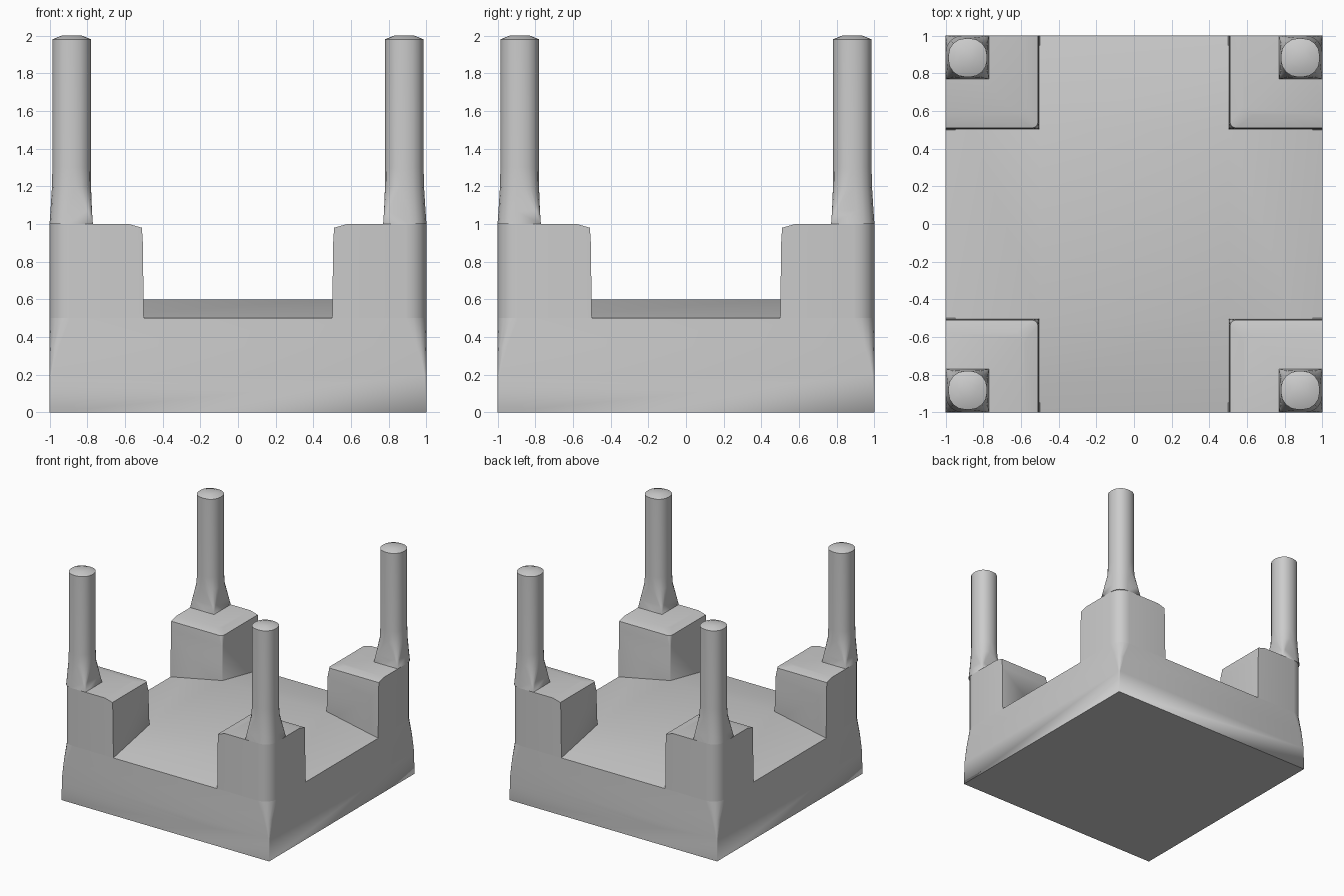
import bpy, bmesh, math

cube = bpy.data.objects.get("Cube")
if cube:
    bpy.data.objects.remove(cube, do_unlink=True)

stone = bpy.data.materials.new("plain grey")
stone.use_nodes = True
GREY = (0.6, 0.6, 0.6, 1)
stone.diffuse_color = GREY
stone.node_tree.nodes["Principled BSDF"].inputs["Base Color"].default_value = GREY

STEPS = 4


def ring(lo, hi, z, outer, sides, inner):
    """Square from lo to hi on both axes, each corner with its own radius."""
    corners = [(hi, hi, outer), (lo, hi, sides), (lo, lo, inner), (hi, lo, sides)]
    points = []
    for k, (x, y, r) in enumerate(corners):
        cx = x - r if x == hi else x + r
        cy = y - r if y == hi else y + r
        for i in range(STEPS + 1):
            a = math.pi / 2 * (k + i / STEPS)
            points.append((cx + r * math.cos(a), cy + r * math.sin(a), z))
    return points


def loft(name, rings, mirrored=False):
    """Skin a stack of rings and cap both ends."""
    bm = bmesh.new()
    loops = [[bm.verts.new(p) for p in r] for r in rings]
    n = len(loops[0])
    for a, b in zip(loops, loops[1:]):
        for i in range(n):
            j = (i + 1) % n
            bm.faces.new((a[i], a[j], b[j], b[i]))
    bm.faces.new(loops[0][::-1])
    bm.faces.new(loops[-1])
    bmesh.ops.remove_doubles(bm, verts=bm.verts, dist=0.0005)
    bmesh.ops.recalc_face_normals(bm, faces=bm.faces)
    mesh = bpy.data.meshes.new(name)
    bm.to_mesh(mesh)
    bm.free()
    mesh.materials.append(stone)
    obj = bpy.data.objects.new(name, mesh)
    bpy.context.collection.objects.link(obj)
    if mirrored:
        mod = obj.modifiers.new("four corners", 'MIRROR')
        mod.use_axis = (True, True, False)
        mod.use_mirror_merge = False
    bpy.ops.object.select_all(action='DESELECT')
    obj.select_set(True)
    bpy.context.view_layer.objects.active = obj
    bpy.ops.object.shade_smooth_by_angle(angle=math.radians(25))
    return obj


# Base: sharp corners at the floor rounding off upward, then a low sloped top
base = [(0, 1, 0), (0.2, 1, 0.01), (0.35, 1, 0.05), (0.5, 1, 0.11), (0.6, 0.5, 0)]
loft("base", [ring(-h, h, z, r, r, r) for z, h, r in base])

# Corner blocks: rounded outer corner, softened inner top edges
loft("corner_blocks", [
    ring(0.5, 1, 0.5, 0.11, 0, 0),
    ring(0.505, 1, 0.9, 0.11, 0, 0.01),
    ring(0.51, 1, 0.98, 0.11, 0, 0.03),
    ring(0.58, 1, 1.0, 0.11, 0, 0.05),
], mirrored=True)

# Pillars: square foot flaring into a rounded shaft with a shallow domed cap
foot = [(1.0, 0.77, 1.0, 0), (1.07, 0.775, 0.995, 0.025),
        (1.2, 0.78, 0.987, 0.08), (1.3, 0.78, 0.985, 0.09),
        (1.98, 0.78, 0.985, 0.09)]
pillar = [ring(lo, hi, z, max(r, 0.09), r, r) for z, lo, hi, r in foot]
pillar.append(ring(0.83, 0.935, 2.0, 0.045, 0.045, 0.045))
loft("pillars", pillar, mirrored=True)
